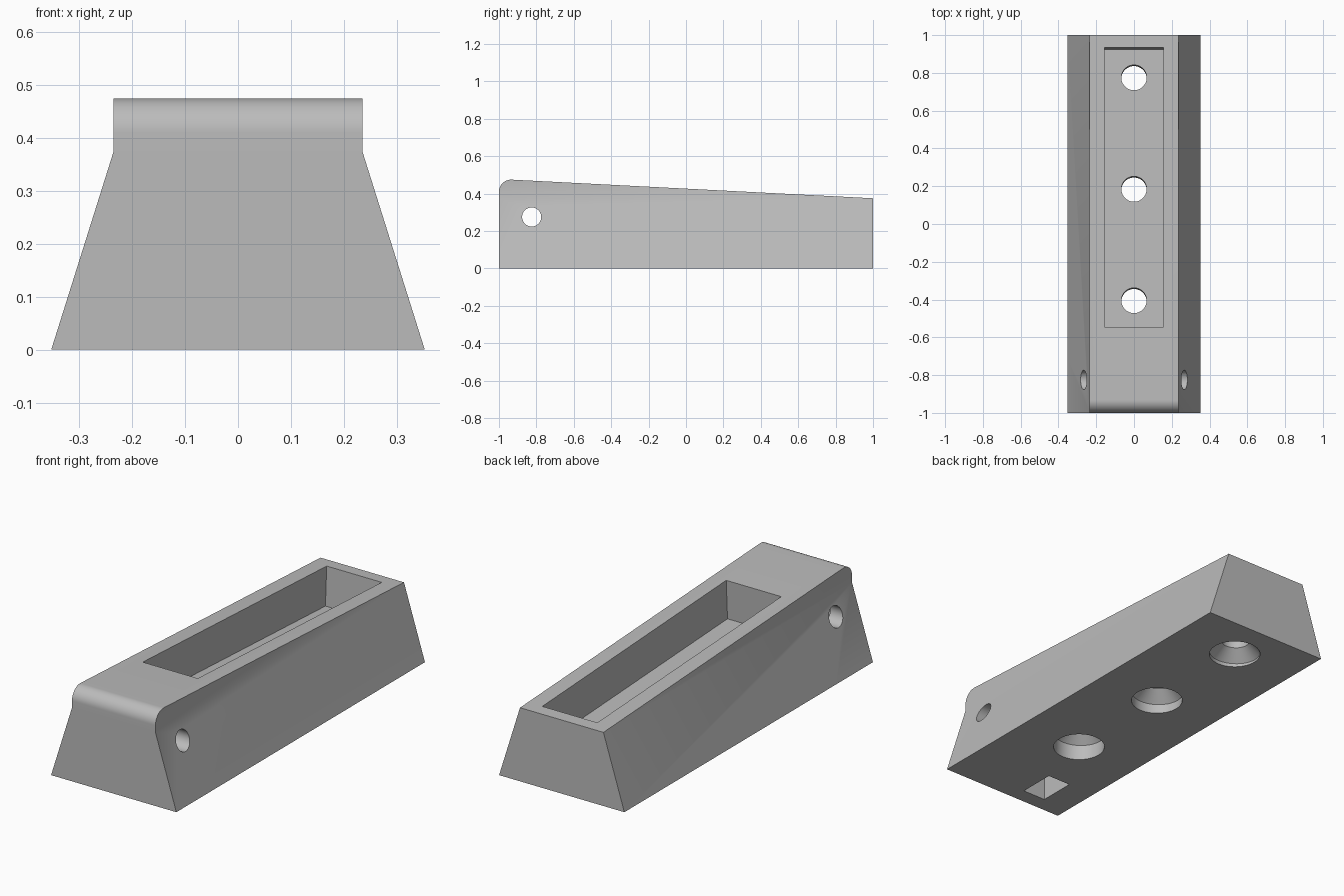
import bpy, bmesh, math
from mathutils import Matrix, Vector

cube = bpy.data.objects.get("Cube")
if cube:
    bpy.data.objects.remove(cube, do_unlink=True)

SLOPE = 0.0515
TILT = Matrix.Rotation(-math.atan(SLOPE), 4, 'X')


def top_z(y):
    return 0.375 + SLOPE * (1 - y)


def finish(name, bm):
    bmesh.ops.recalc_face_normals(bm, faces=bm.faces)
    mesh = bpy.data.meshes.new(name)
    bm.to_mesh(mesh)
    bm.free()
    obj = bpy.data.objects.new(name, mesh)
    bpy.context.collection.objects.link(obj)
    return obj


def prism(name, points, direction):
    """Extrude a closed outline along a direction."""
    bm = bmesh.new()
    face = bm.faces.new([bm.verts.new(p) for p in points])
    geom = bmesh.ops.extrude_face_region(bm, geom=[face])["geom"]
    verts = [v for v in geom if isinstance(v, bmesh.types.BMVert)]
    bmesh.ops.translate(bm, verts=verts, vec=direction)
    return finish(name, bm)


def box(name, lo, hi, matrix=Matrix()):
    outline = [(lo[0], lo[1], lo[2]), (hi[0], lo[1], lo[2]),
               (hi[0], hi[1], lo[2]), (lo[0], hi[1], lo[2])]
    obj = prism(name, outline, (0, 0, hi[2] - lo[2]))
    obj.data.transform(matrix)
    return obj


def revolve(name, profile, matrix, steps=48):
    """Turn a (radius, height) profile about local z into a closed solid."""
    bm = bmesh.new()
    rings = [[bm.verts.new((r * math.cos(math.tau * i / steps),
                            r * math.sin(math.tau * i / steps), h))
              for i in range(steps)] for r, h in profile]
    for a, b in zip(rings, rings[1:]):
        for i in range(steps):
            j = (i + 1) % steps
            bm.faces.new((a[i], a[j], b[j], b[i]))
    bm.faces.new(rings[0])
    bm.faces.new(rings[-1])
    obj = finish(name, bm)
    obj.data.transform(matrix)
    return obj


def combine(target, tool, operation):
    mod = target.modifiers.new(operation.title(), 'BOOLEAN')
    mod.operation = operation
    mod.solver = 'EXACT'
    mod.object = tool
    bpy.context.view_layer.objects.active = target
    bpy.ops.object.modifier_apply(modifier=mod.name)
    bpy.data.objects.remove(tool, do_unlink=True)


# Side outline: sloping top with a rounded nose
R = 0.065
nose_y = -1 + R
nose_z = top_z(nose_y) - R
side = [(-0.5, -1, 0), (-0.5, 1, 0), (-0.5, 1, top_z(1))]
for i in range(17):
    a = math.pi / 2 - math.atan(SLOPE) + i / 16 * (math.pi / 2 + math.atan(SLOPE))
    side.append((-0.5, nose_y + R * math.cos(a), nose_z + R * math.sin(a)))
body = prism("wedge_body", side, (1, 0, 0))

# End outline: flared base below straight upper sides
half = [(0.353, 0), (0.235, 0.375), (0.235, 0.6)]
outline = half + [(-x, z) for x, z in reversed(half)]
combine(body, prism("end_outline", [(x, -1.2, z) for x, z in outline],
                    (0, 2.4, 0)), 'INTERSECT')

# Recessed tray, square to the sloping top
mid = 0.195
DEPTH = 0.2
tray_frame = Matrix.Translation((0, mid, top_z(mid))) @ TILT
combine(body, box("tray_cutter", (-0.155, -0.741, -DEPTH), (0.155, 0.741, 0.3),
                  tray_frame), 'DIFFERENCE')

# Countersunk screw holes through the tray floor
screw = [(0.124, -0.5), (0.124, -0.175), (0.067, -0.117), (0.067, 0.04)]
for y in (-0.405, 0.185, 0.775):
    frame = Matrix.Translation((0, y, top_z(y) - DEPTH)) @ TILT
    combine(body, revolve("screw_cutter", screw, frame), 'DIFFERENCE')

# Cross hole through both flanks
cross = Matrix.Translation((0, -0.825, 0.275)) @ Matrix.Rotation(math.pi / 2, 4, 'Y')
combine(body, revolve("cross_cutter", [(0.051, -0.6), (0.051, 0.6)], cross), 'DIFFERENCE')

# Nut slot in the underside
combine(body, box("nut_cutter", (-0.2, -0.92, -0.1), (-0.07, -0.73, 0.36)), 'DIFFERENCE')

# Plain grey finish
grey = bpy.data.materials.new("plain_grey")
grey.use_nodes = True
color = (0.5, 0.5, 0.5, 1)
grey.diffuse_color = color
grey.node_tree.nodes["Principled BSDF"].inputs["Base Color"].default_value = color
body.data.materials.clear()
body.data.materials.append(grey)
for p in body.data.polygons:
    p.material_index = 0

bpy.ops.object.select_all(action='DESELECT')
body.select_set(True)
bpy.context.view_layer.objects.active = body
bpy.ops.object.shade_smooth_by_angle(angle=math.radians(30))
